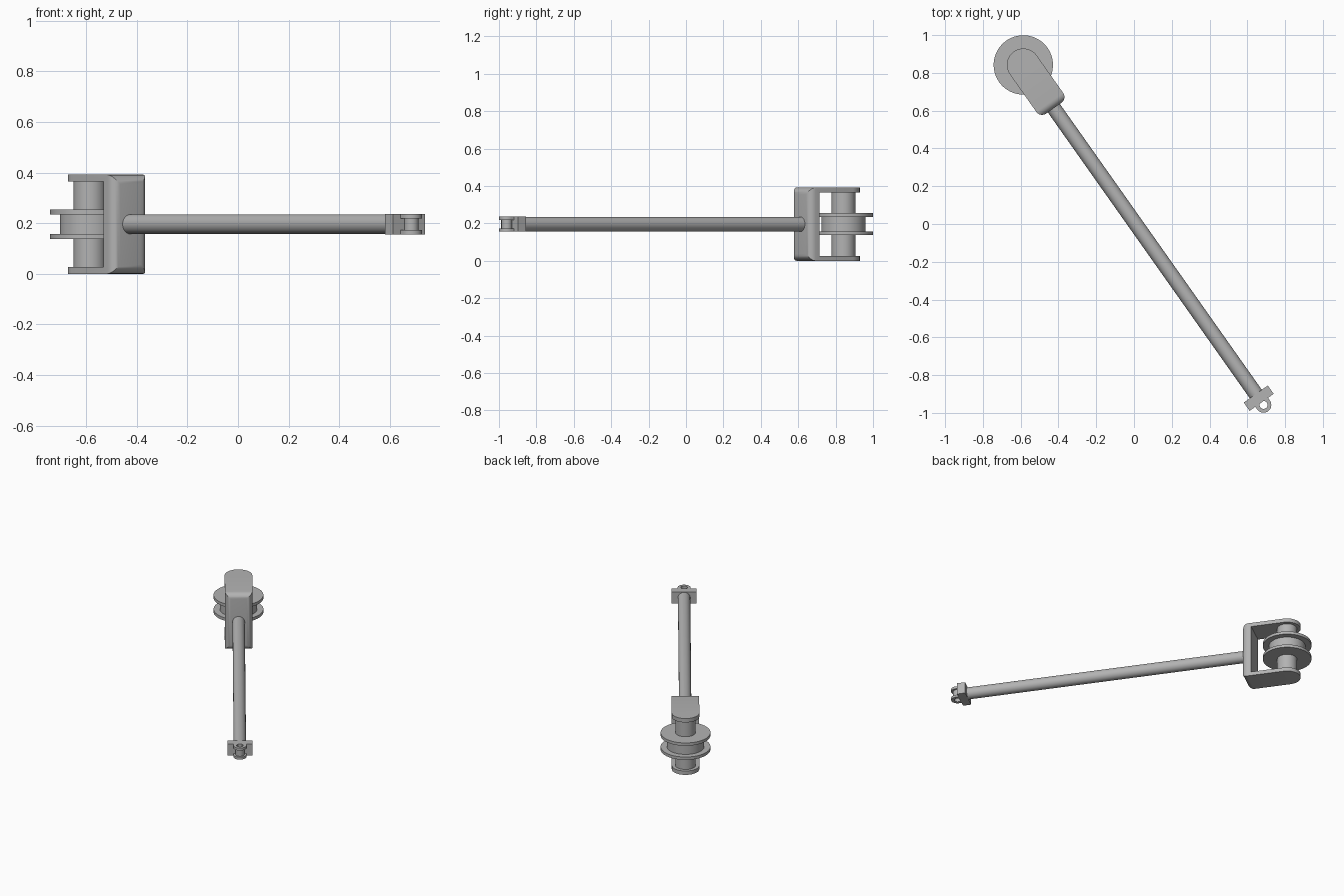
import bpy, bmesh, math
from mathutils import Matrix

cube = bpy.data.objects.get("Cube")
if cube:
    bpy.data.objects.remove(cube, do_unlink=True)

# Local frame: origin on the roller axis, local x running along the rod
FRAME = Matrix.Translation((-0.586, 0.842, 0)) @ Matrix.Rotation(math.radians(-54.76), 4, 'Z')
HEIGHT, MID = 0.392, 0.196
WEB_END, EYE = 0.28, 2.204

grey = bpy.data.materials.new("plain grey")
grey.use_nodes = True
grey.diffuse_color = (0.45, 0.45, 0.45, 1)
grey.node_tree.nodes["Principled BSDF"].inputs["Base Color"].default_value = grey.diffuse_color


def finish(name, bm):
    bmesh.ops.recalc_face_normals(bm, faces=bm.faces)
    mesh = bpy.data.meshes.new(name)
    bm.to_mesh(mesh)
    bm.free()
    mesh.materials.append(grey)
    ob = bpy.data.objects.new(name, mesh)
    bpy.context.collection.objects.link(ob)
    ob.matrix_world = FRAME
    return ob


def smooth(ob):
    bpy.ops.object.select_all(action='DESELECT')
    ob.select_set(True)
    bpy.context.view_layer.objects.active = ob
    bpy.ops.object.shade_smooth_by_angle(angle=math.radians(30))


def arc(cx, r, start, end, steps=32):
    angles = [math.radians(start + (end - start) * i / steps) for i in range(steps + 1)]
    return [(cx + r * math.cos(a), r * math.sin(a)) for a in angles]


def prism(points, z0, z1):
    bm = bmesh.new()
    base = bm.faces.new([bm.verts.new((x, y, z0)) for x, y in points])
    top = bmesh.ops.extrude_face_region(bm, geom=[base], use_keep_orig=True)
    for v in top["geom"]:
        if isinstance(v, bmesh.types.BMVert):
            v.co.z = z1
    return bm


def box(x0, x1, half, z0, z1):
    return prism([(x0, -half), (x1, -half), (x1, half), (x0, half)], z0, z1)


def lathe(name, profile, cx, closed=False):
    bm = bmesh.new()
    verts = [bm.verts.new((cx + r, 0, z)) for r, z in profile]
    pairs = list(zip(verts, verts[1:] + verts[:1]))
    edges = [bm.edges.new(p) for p in (pairs if closed else pairs[:-1])]
    bmesh.ops.spin(bm, geom=verts + edges, cent=(cx, 0, 0), axis=(0, 0, 1),
                   angle=math.tau, steps=64)
    bmesh.ops.remove_doubles(bm, verts=bm.verts, dist=1e-5)
    ob = finish(name, bm)
    smooth(ob)


def cut(ob, cutter):
    cutter.hide_render = True
    bpy.context.view_layer.update()
    mod = ob.modifiers.new("cut", 'BOOLEAN')
    mod.operation, mod.solver, mod.object = 'DIFFERENCE', 'EXACT', cutter
    bpy.context.view_layer.objects.active = ob
    bpy.ops.object.modifier_apply(modifier=mod.name)
    bpy.data.objects.remove(cutter, do_unlink=True)


# Fork: round-ended block with a rounded back, slotted to leave two arms
W = 0.087
bm = prism([(WEB_END, -W), (WEB_END, W)] + arc(0, W, 90, 270), 0, HEIGHT)
bmesh.ops.recalc_face_normals(bm, faces=bm.faces)
back = [e for e in bm.edges if all(v.co.x > WEB_END - 1e-4 for v in e.verts)]
bmesh.ops.bevel(bm, geom=back, offset=0.037, segments=6, profile=0.5, affect='EDGES')
fork = finish("fork", bm)
cut(fork, finish("fork_slot_cutter", box(-0.3, 0.218, 0.2, 0.027, HEIGHT - 0.027)))
smooth(fork)

# Flanged roller on its axle, mirrored about mid height
half = [(0, 0.176), (0.064, 0.176), (0.064, 0.059), (0.157, 0.059), (0.157, 0.039), (0.118, 0.039)]
profile = [(r, MID - z) for r, z in half] + [(r, MID + z) for r, z in reversed(half)]
lathe("roller_and_axle", profile, 0)

# Long round rod from the fork to the clevis
bm = bmesh.new()
length = 2.14 - 0.26
place = Matrix.Translation((0.26 + length / 2, 0, MID)) @ Matrix.Rotation(math.pi / 2, 4, 'Y')
bmesh.ops.create_cone(bm, cap_ends=True, segments=48, radius1=0.039, radius2=0.039,
                      depth=length, matrix=place)
smooth(finish("rod", bm))

# Clevis block with two drilled lugs and a bushing between them
finish("clevis_block", box(2.133, 2.187, 0.078, MID - 0.04, MID + 0.04))
R = 0.041
for name, z0 in (("lower_lug", MID - 0.04), ("upper_lug", MID + 0.023)):
    lug = finish(name, prism([(2.184, R), (2.184, -R)] + arc(EYE, R, -90, 90), z0, z0 + 0.017))
    cut(lug, finish("pin_hole_cutter", prism(arc(EYE, 0.021, 0, 360)[:-1], z0 - 0.1, z0 + 0.1)))
    smooth(lug)
lathe("lug_bushing", [(0.021, MID - 0.024), (0.028, MID - 0.024),
                      (0.028, MID + 0.024), (0.021, MID + 0.024)], EYE, closed=True)
